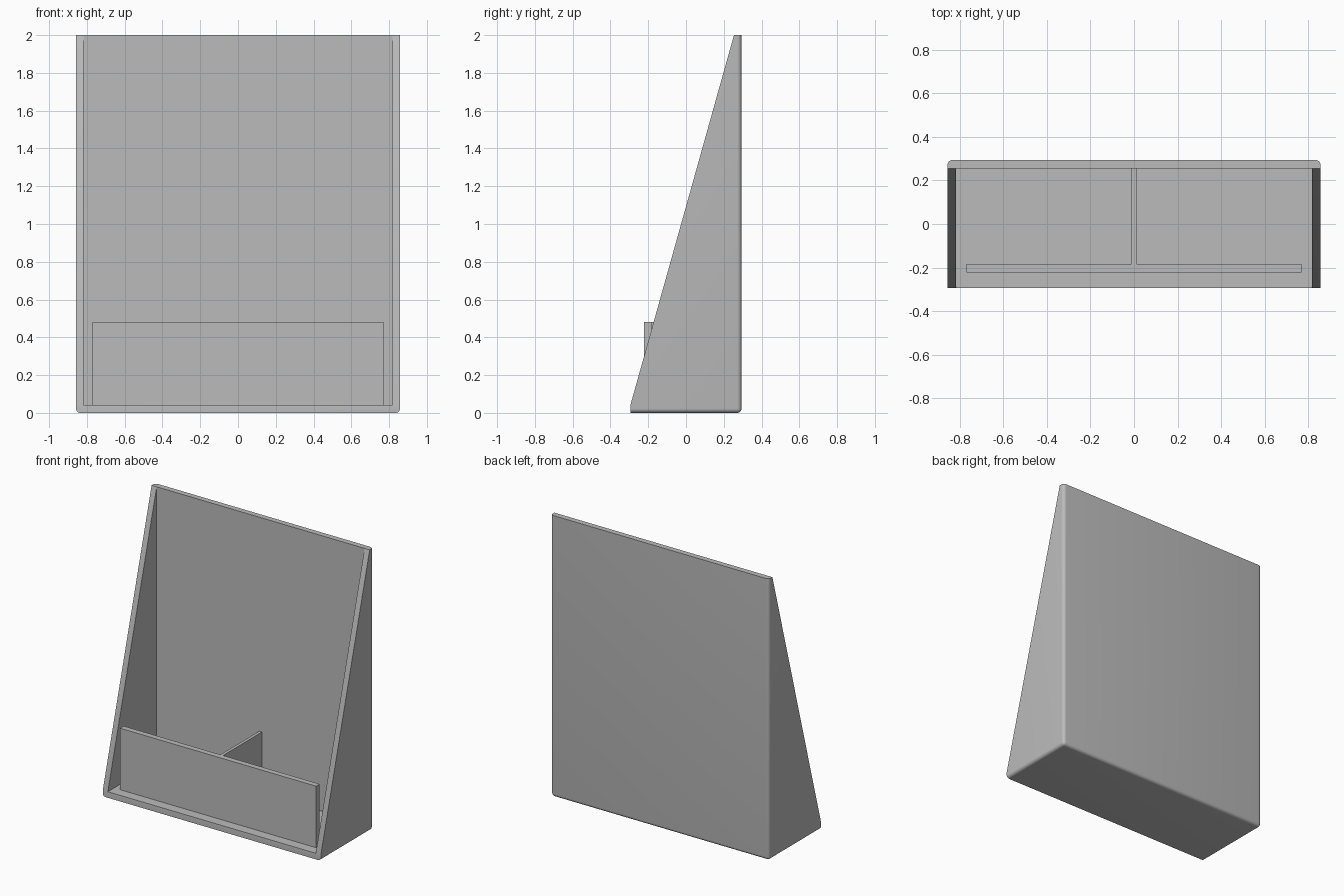
import bpy, bmesh

W, D, T = 0.857, 0.294, 0.04      # half width, half depth, wall thickness
FLOOR = 0.043

cube = bpy.data.objects.get("Cube")
if cube:
    bpy.data.objects.remove(cube, do_unlink=True)

grey = bpy.data.materials.new("plain_grey")
grey.use_nodes = True
colour = (0.5, 0.5, 0.5, 1)
grey.diffuse_color = colour
grey.node_tree.nodes["Principled BSDF"].inputs["Base Color"].default_value = colour


def add_object(name, bm):
    mesh = bpy.data.meshes.new(name)
    bmesh.ops.recalc_face_normals(bm, faces=bm.faces)
    bm.to_mesh(mesh)
    bm.free()
    mesh.materials.append(grey)
    obj = bpy.data.objects.new(name, mesh)
    bpy.context.collection.objects.link(obj)
    return obj


def box(name, x0, x1, y0, y1, z0, z1):
    bm = bmesh.new()
    bmesh.ops.create_cube(bm, size=1)
    for v in bm.verts:
        v.co = (x1 if v.co.x > 0 else x0,
                y1 if v.co.y > 0 else y0,
                z1 if v.co.z > 0 else z0)
    return add_object(name, bm)


# Outer shell: side profile extruded across the width
profile = [(-D, 0), (-D, FLOOR), (D - T, 2), (D, 2), (D, 0)]
bm = bmesh.new()
side = bm.faces.new([bm.verts.new((-W, y, z)) for y, z in profile])
grown = bmesh.ops.extrude_face_region(bm, geom=[side])
bmesh.ops.translate(bm, vec=(2 * W, 0, 0),
                    verts=[g for g in grown["geom"] if isinstance(g, bmesh.types.BMVert)])


# Round the bottom side edges, bottom back edge and upright back edges
def is_rounded(edge):
    a, b = (v.co for v in edge.verts)
    bottom = max(a.z, b.z) < 0.001
    back = min(a.y, b.y) > D - 0.001
    across = abs(a.x - b.x) > W
    return (bottom and (not across or back)) or (back and not across)


bmesh.ops.bevel(bm, geom=[e for e in bm.edges if is_rounded(e)], offset=0.023,
                segments=6, profile=0.5, affect='EDGES', clamp_overlap=True)
shell = add_object("holder_shell", bm)

# Hollow out the inside, leaving floor, back and side walls
cutter = box("hollow_cutter", -W + T, W - T, -1, D - T, FLOOR, 3)
cutter.hide_render = True
hollow = shell.modifiers.new("hollow", 'BOOLEAN')
hollow.operation = 'DIFFERENCE'
hollow.solver = 'EXACT'
hollow.object = cutter
bpy.ops.object.select_all(action='DESELECT')
bpy.context.view_layer.objects.active = shell
shell.select_set(True)
bpy.ops.object.modifier_apply(modifier="hollow")
bpy.data.objects.remove(cutter, do_unlink=True)
bpy.ops.object.shade_smooth_by_angle()

# Front pocket plate and the central divider behind it
box("front_plate", -0.77, 0.77, -0.223, -0.183, FLOOR, 0.48)
box("centre_divider", -0.011, 0.011, -0.183, D - T, FLOOR, 0.48)
